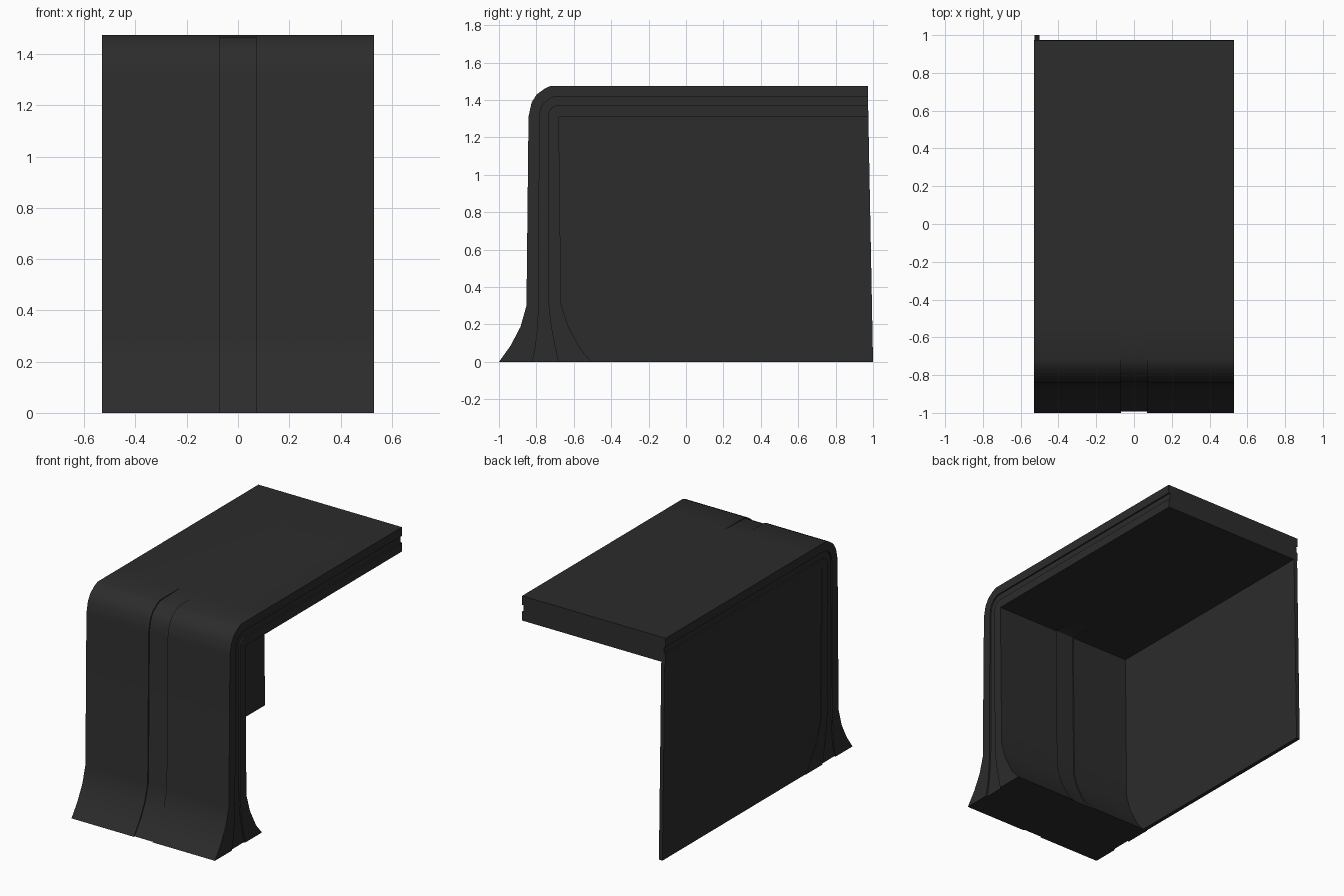
import bpy, bmesh, math
from mathutils import Vector

if "Cube" in bpy.data.objects:
    bpy.data.objects.remove(bpy.data.objects["Cube"])

mat = bpy.data.materials.new("dark_grey")
mat.diffuse_color = (0.025, 0.025, 0.025, 1)
mat.use_nodes = True
mat.node_tree.nodes["Principled BSDF"].inputs["Base Color"].default_value = mat.diffuse_color


def finish(name, bm):
    bmesh.ops.remove_doubles(bm, verts=bm.verts, dist=0.0005)
    bmesh.ops.dissolve_degenerate(bm, edges=bm.edges, dist=0.0005)
    bmesh.ops.recalc_face_normals(bm, faces=bm.faces)
    mesh = bpy.data.meshes.new(name)
    bm.to_mesh(mesh)
    bm.free()
    mesh.materials.append(mat)
    ob = bpy.data.objects.new(name, mesh)
    bpy.context.collection.objects.link(ob)
    bpy.ops.object.select_all(action='DESELECT')
    ob.select_set(True)
    bpy.context.view_layer.objects.active = ob
    bpy.ops.object.shade_smooth_by_angle(angle=math.radians(28))
    return ob


# Side profile stations: outer (y, z), inner (y, z), depth of centre channel
C = (-0.68, 1.312)
D = 0.008
stations = [
    ((-1.0, 0.0), (-0.505, 0.0), D),
    ((-0.938, 0.086), (-0.565, 0.07), D),
    ((-0.885, 0.187), (-0.63, 0.19), D),
    ((-0.853, 0.30), (-0.668, 0.31), D),
    ((-0.842, 1.31), C, D),
    ((-0.826, 1.385), C, D),
    ((-0.80, 1.428), C, D),
    ((-0.757, 1.46), C, D),
    ((-0.725, 1.475), C, D),
    ((-0.50, 1.475), (-0.50, 1.312), 0),
    ((0.972, 1.475), (0.975, 1.312), 0),
]

# Cross-section: half width, centre channel, side grooves
W, S, G = 0.53, 0.07, 0.52


def section(outer, inner, depth):
    o, i = Vector(outer), Vector(inner)
    r = depth / (i - o).length
    half = [(S, r), (S, 0), (W, 0), (W, 0.36), (G, 0.36), (G, 0.64),
            (W, 0.64), (W, 1), (S, 1), (S, 1 - r)]
    loop = half + [(-x, t) for x, t in reversed(half)]
    return [(x, *o.lerp(i, t)) for x, t in loop]


# Bent top and front leg in one sweep
bm = bmesh.new()
loops = [[bm.verts.new(p) for p in section(*s)] for s in stations]
n = len(loops[0])
for a, b in zip(loops, loops[1:]):
    for k in range(n):
        m = (k + 1) % n
        bm.faces.new((a[k], a[m], b[m], b[k]))
bm.faces.new(loops[0])
bm.faces.new(loops[-1])
finish("top_and_front_leg", bm)

# Thin left side panel filling the inner profile
outline = [s[1] for s in stations[:5]] + [stations[-1][1], (1.0, 0.0)]
bm = bmesh.new()
face = bm.faces.new([bm.verts.new((-0.526, y, z)) for y, z in outline])
ext = bmesh.ops.extrude_face_region(bm, geom=[face], use_keep_orig=True)
bmesh.ops.translate(bm, vec=(0.026, 0, 0),
                    verts=[v for v in ext["geom"] if isinstance(v, bmesh.types.BMVert)])
finish("side_panel", bm)
